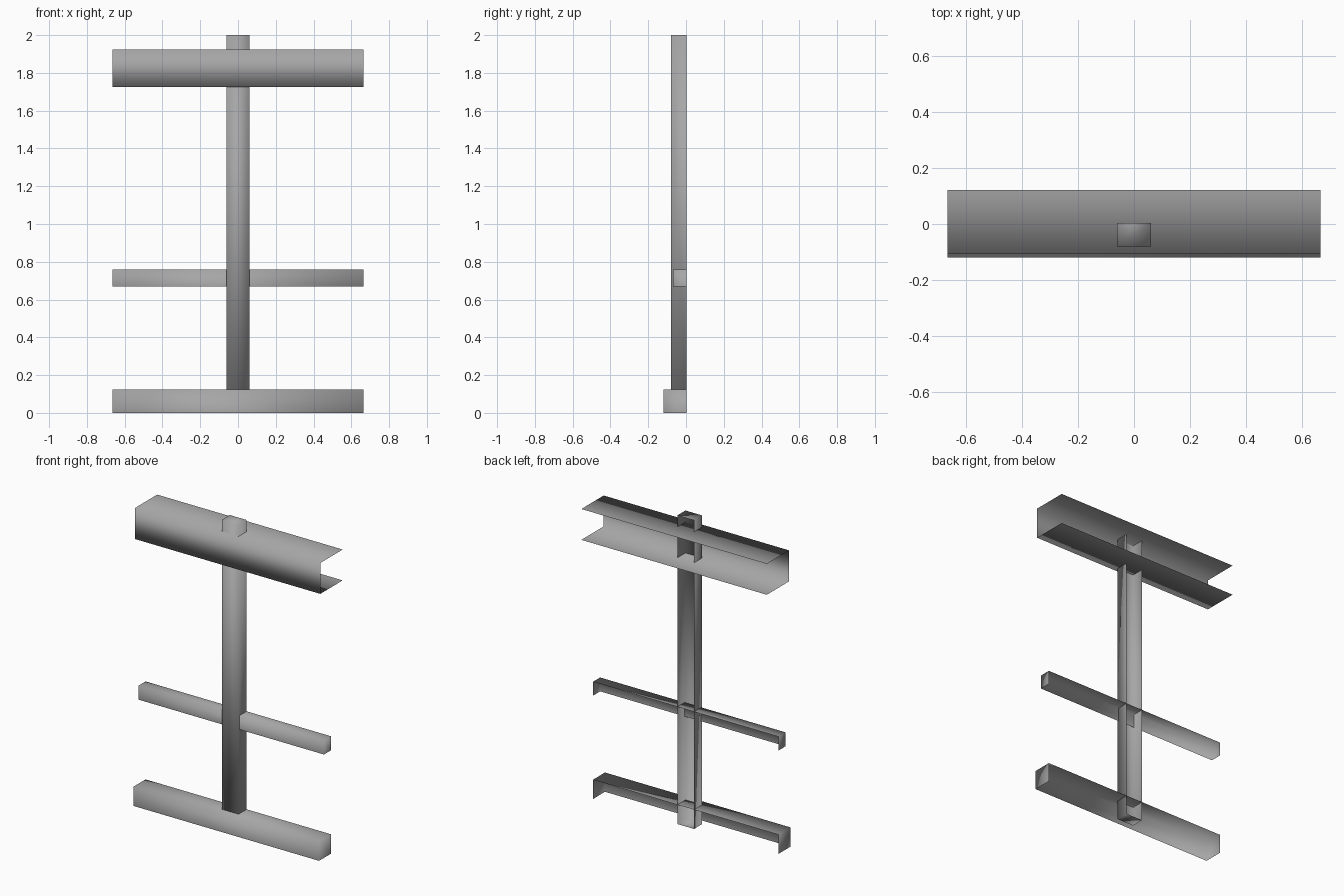
import bpy
import bmesh
from mathutils import Vector

cube = bpy.data.objects.get("Cube")
if cube:
    bpy.data.objects.remove(cube, do_unlink=True)

# One plain grey for the whole stand
grey = bpy.data.materials.new("grey_metal")
grey.use_nodes = True
grey.diffuse_color = (0.38, 0.38, 0.38, 1)
grey.node_tree.nodes["Principled BSDF"].inputs["Base Color"].default_value = (0.38, 0.38, 0.38, 1)


def open_box(name, half_width, y, z, open_sides):
    """Thin box shell centred on x, with the faces pointing along open_sides removed."""
    bm = bmesh.new()
    bmesh.ops.create_cube(bm, size=1)
    missing = [f for f in bm.faces
               if any(f.normal.dot(Vector(side)) > 0.9 for side in open_sides)]
    bmesh.ops.delete(bm, geom=missing, context="FACES")
    for v in bm.verts:
        v.co = (v.co.x * 2 * half_width,
                y[1] if v.co.y > 0 else y[0],
                z[1] if v.co.z > 0 else z[0])
    for f in bm.faces:
        f.smooth = True
    mesh = bpy.data.meshes.new(name)
    bm.to_mesh(mesh)
    bm.free()
    mesh.materials.append(grey)
    obj = bpy.data.objects.new(name, mesh)
    bpy.context.collection.objects.link(obj)
    return obj


BACK, DOWN = (0, 1, 0), (0, 0, -1)
LEFT, RIGHT = (1, 0, 0), (-1, 0, 0)
SPAN = 0.665

# Upright channel, open at the back
open_box("post", 0.06, (-0.08, 0.003), (0, 2), [BACK])
# Wide channel near the top, open at the back and both ends
open_box("top_channel", SPAN, (-0.107, 0.122), (1.725, 1.925), [BACK, LEFT, RIGHT])
# Cross rails, open at the back and underneath
open_box("middle_rail", SPAN, (-0.07, 0.003), (0.67, 0.76), [BACK, DOWN])
open_box("base_rail", SPAN, (-0.12, 0.003), (0, 0.125), [BACK, DOWN])
